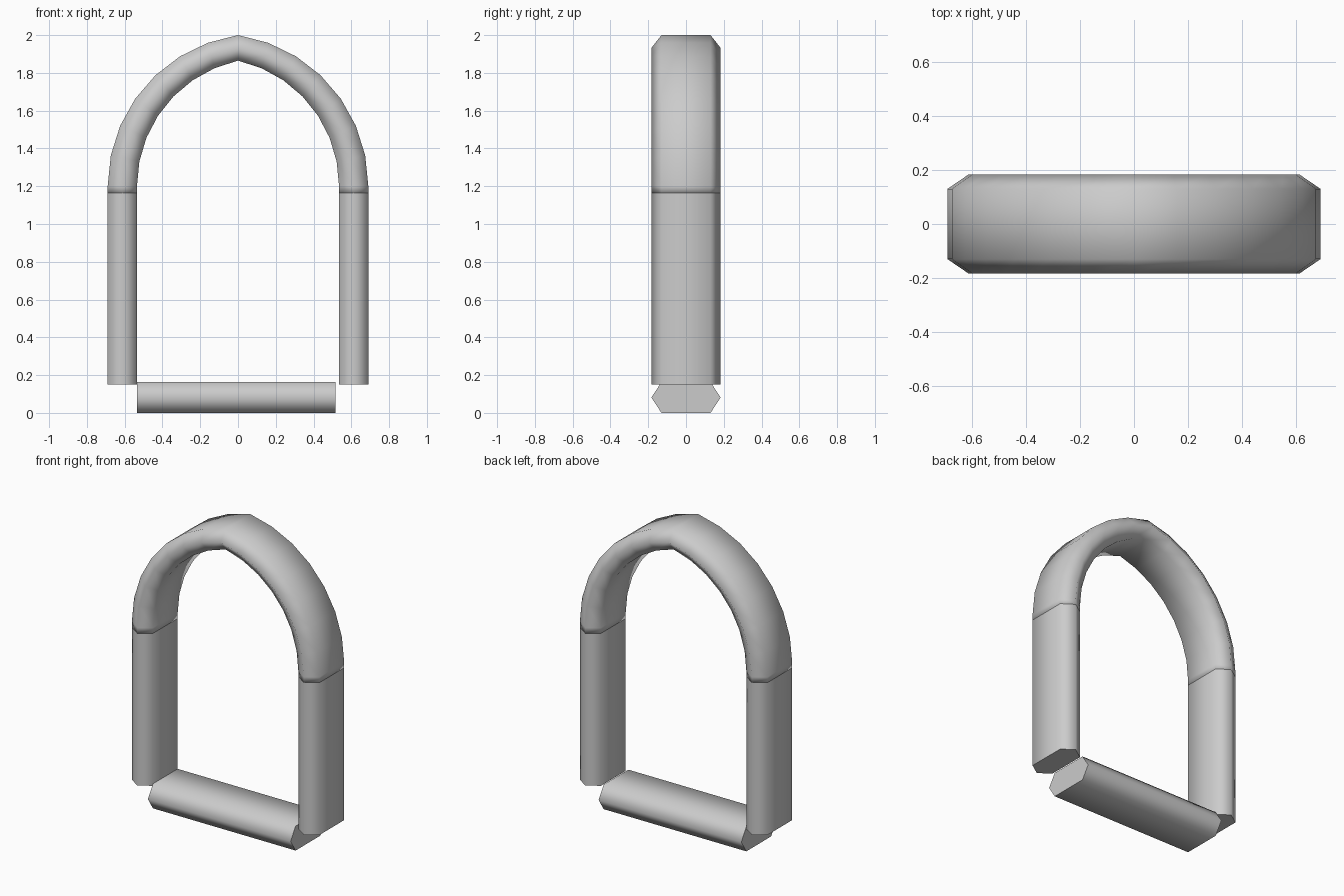
import bpy
import bmesh
from math import sin, asin, cos, sqrt, radians

cube = bpy.data.objects.get("Cube")
if cube:
    bpy.data.objects.remove(cube, do_unlink=True)

# Plain grey for the whole frame
grey = bpy.data.materials.new("frame_grey")
grey.use_nodes = True
colour = (0.6, 0.6, 0.6, 1)
grey.diffuse_color = colour
grey.node_tree.nodes["Principled BSDF"].inputs["Base Color"].default_value = colour

# Six-sided bar section: (depth y, position across thickness 0..1)
SECTION = [(-0.13, 0), (-0.183, 0.5), (-0.13, 1), (0.13, 1), (0.183, 0.5), (0.13, 0)]


def loft(name, rings, smooth_angle):
    """Join matching rings of points into a closed bar."""
    bm = bmesh.new()
    loops = [[bm.verts.new(p) for p in ring] for ring in rings]
    n = len(SECTION)
    for a, b in zip(loops, loops[1:]):
        for i in range(n):
            bm.faces.new((a[i], a[(i + 1) % n], b[(i + 1) % n], b[i]))
    bm.faces.new(loops[0])
    bm.faces.new(loops[-1])
    bmesh.ops.recalc_face_normals(bm, faces=bm.faces)
    mesh = bpy.data.meshes.new(name)
    bm.to_mesh(mesh)
    bm.free()
    mesh.materials.append(grey)
    obj = bpy.data.objects.new(name, mesh)
    bpy.context.collection.objects.link(obj)
    bpy.ops.object.select_all(action="DESELECT")
    obj.select_set(True)
    bpy.context.view_layer.objects.active = obj
    bpy.ops.object.shade_smooth_by_angle(angle=radians(smooth_angle))
    return obj


INNER, OUTER, SPRING, JOINT = 0.535, 0.69, 1.2, 1.163

# Upright posts
for name, side in (("left_post", 1), ("right_post", -1)):
    loft(name, [[(side * (INNER + t * (OUTER - INNER)), y, z) for y, t in SECTION]
                for z in (0.15, JOINT)], 75)

# Bottom sill
loft("sill", [[(x, y, 0.163 * t) for y, t in SECTION] for x in (-0.535, 0.515)], 75)


# Pointed arch: each side is an arc whose centre lies past the middle line
def arc_point(side, t, step):
    half = INNER + t * (OUTER - INNER)
    rise = 0.665 + t * 0.135
    offset = (rise ** 2 - half ** 2) / (2 * half)
    radius = half + offset
    angle = step * asin(rise / radius)
    return side * (radius * cos(angle) - offset), SPRING + radius * sin(angle)


STEPS = 7
stations = [(-1, i / STEPS) for i in range(STEPS + 1)]
stations += [(1, i / STEPS) for i in range(STEPS - 1, -1, -1)]
rings = []
for side, step in stations:
    ring = []
    for y, t in SECTION:
        x, z = arc_point(side, t, step)
        ring.append((x, y, z))
    rings.append(ring)
feet = [[(x, y, JOINT) for x, y, z in rings[k]] for k in (0, -1)]
loft("arch", [feet[0]] + rings + [feet[1]], 180)
